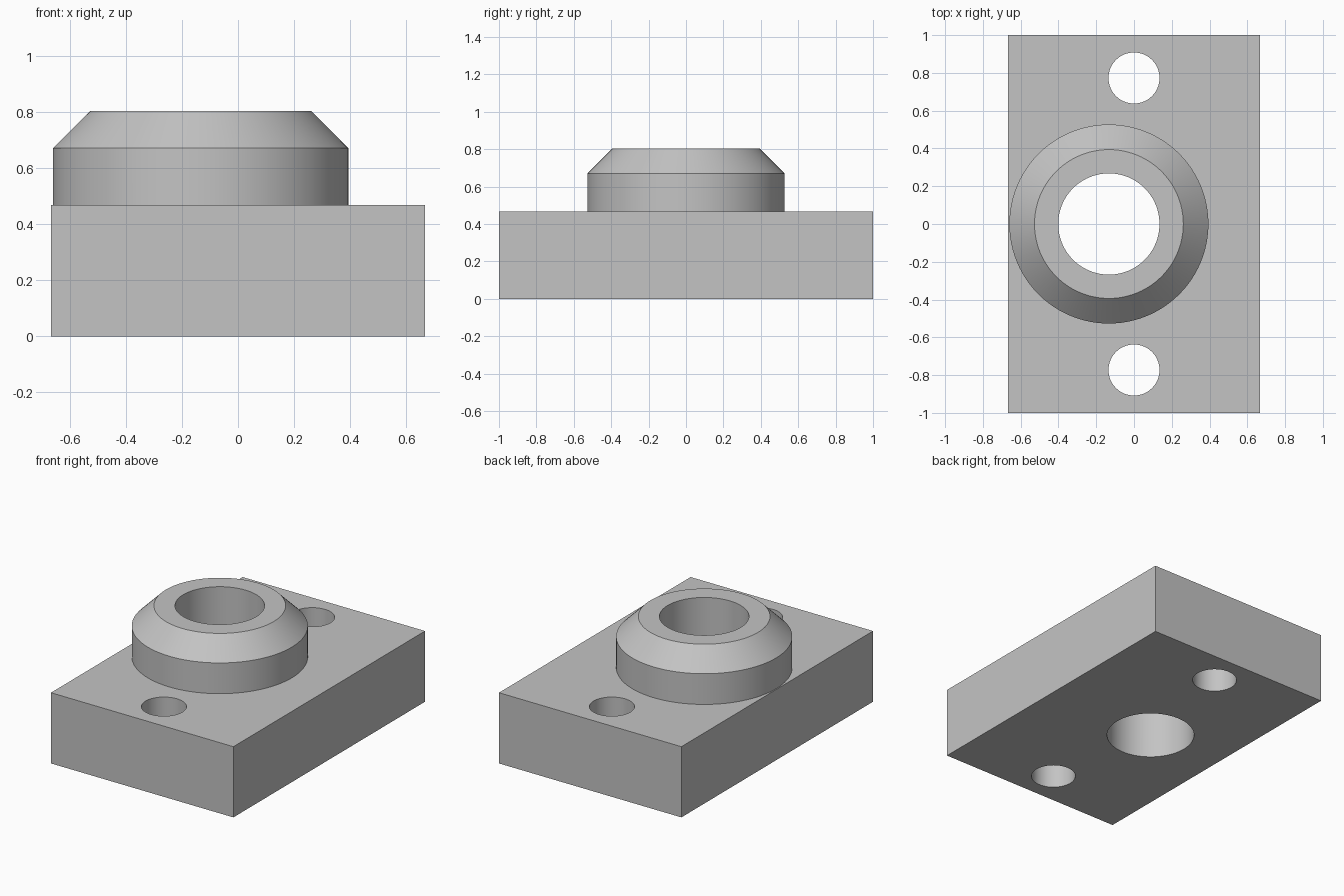
import bpy
import math

SEGMENTS = 96
BASE_TOP = 0.467
BOSS_X = -0.133

if "Cube" in bpy.data.objects:
    bpy.data.objects.remove(bpy.data.objects["Cube"], do_unlink=True)

# Single plain grey
grey = bpy.data.materials.new("plain_grey")
grey.use_nodes = True
colour = (0.55, 0.55, 0.55, 1)
grey.diffuse_color = colour
grey.node_tree.nodes["Principled BSDF"].inputs["Base Color"].default_value = colour


def lathe(name, profile, x, y):
    """Closed solid turned around a vertical axis from (radius, height) points."""
    verts, faces = [], []
    for radius, z in profile:
        for i in range(SEGMENTS):
            a = math.tau * i / SEGMENTS
            verts.append((x + radius * math.cos(a), y + radius * math.sin(a), z))
    for ring in range(len(profile) - 1):
        low, high = ring * SEGMENTS, (ring + 1) * SEGMENTS
        for i in range(SEGMENTS):
            j = (i + 1) % SEGMENTS
            faces.append((low + i, low + j, high + j, high + i))
    faces.append(tuple(reversed(range(SEGMENTS))))
    faces.append(tuple(range(len(verts) - SEGMENTS, len(verts))))
    mesh = bpy.data.meshes.new(name)
    mesh.from_pydata(verts, [], faces)
    mesh.materials.append(grey)
    obj = bpy.data.objects.new(name, mesh)
    bpy.context.collection.objects.link(obj)
    return obj


def combine(target, tool, operation):
    """Apply a boolean and discard the tool object."""
    mod = target.modifiers.new(operation.lower(), "BOOLEAN")
    mod.operation = operation
    mod.solver = "EXACT"
    mod.object = tool
    bpy.ops.object.select_all(action="DESELECT")
    bpy.context.view_layer.objects.active = target
    target.select_set(True)
    bpy.ops.object.modifier_apply(modifier=mod.name)
    bpy.data.objects.remove(tool, do_unlink=True)


# Rectangular base block
bpy.ops.mesh.primitive_cube_add(size=1, location=(0, 0, BASE_TOP / 2))
block = bpy.context.object
block.name = "flanged_block"
block.scale = (1.333, 2, BASE_TOP)
bpy.ops.object.transform_apply(location=True, scale=True)
block.data.materials.append(grey)

# Chamfered round boss, rooted inside the block
boss = lathe("boss", [(0.527, 0.2), (0.527, 0.67), (0.394, 0.803)], BOSS_X, 0)
combine(block, boss, "UNION")

# Through bore and two mounting holes
for name, radius, x, y in (("bore", 0.268, BOSS_X, 0),
                           ("front_hole", 0.135, 0, -0.773),
                           ("back_hole", 0.135, 0, 0.773)):
    cutter = lathe(name, [(radius, -0.2), (radius, 1)], x, y)
    cutter.hide_render = True
    combine(block, cutter, "DIFFERENCE")

# Smooth round walls, crisp edges
bpy.ops.object.shade_smooth_by_angle(angle=math.radians(30))
